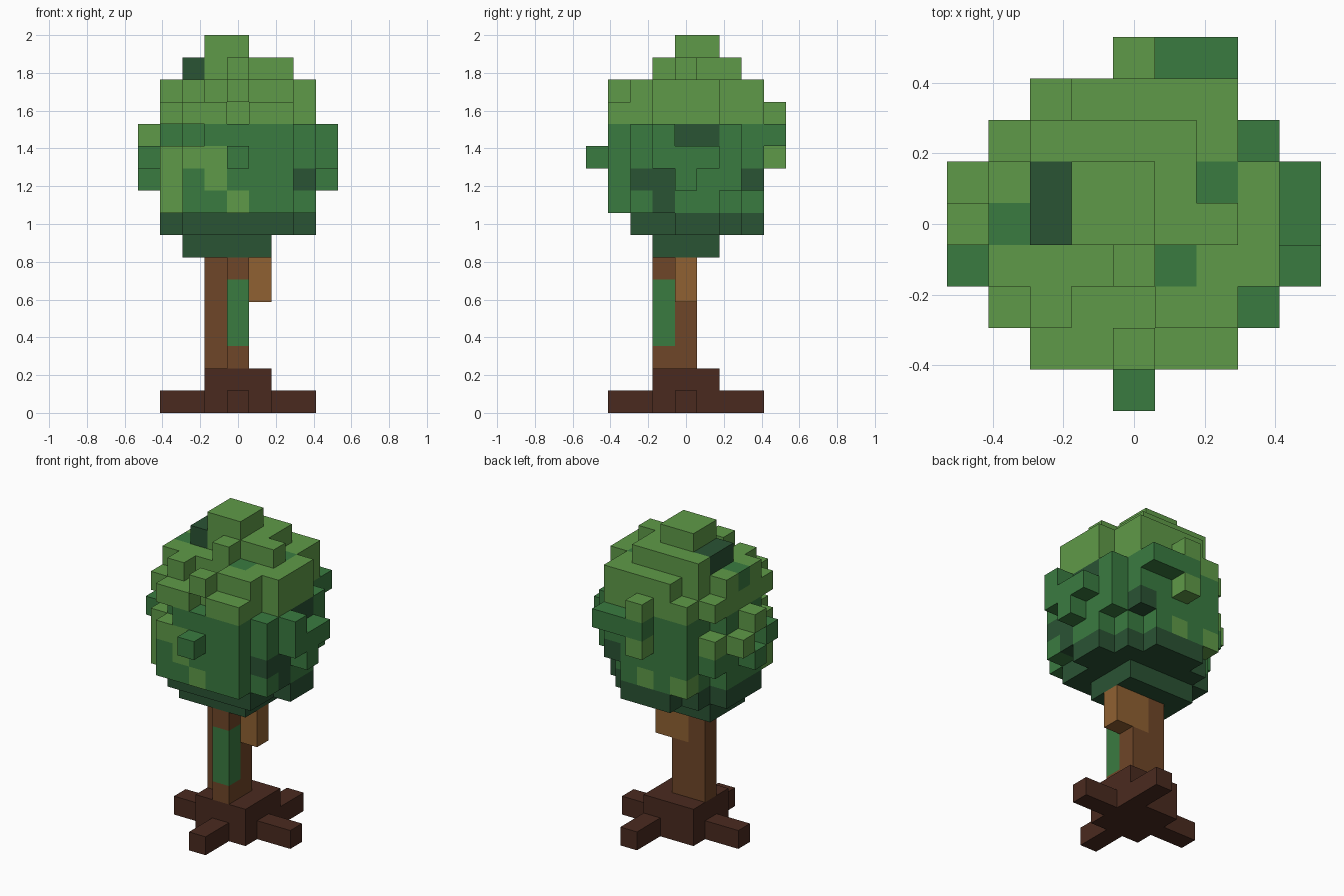
import bpy, bmesh
from mathutils import Vector

cube = bpy.data.objects.get("Cube")
if cube:
    bpy.data.objects.remove(cube, do_unlink=True)

V = 2 / 17  # edge of one block


def linear(c):
    c /= 255
    return c / 12.92 if c <= 0.04045 else ((c + 0.055) / 1.055) ** 2.4


def make_material(name, rgb):
    mat = bpy.data.materials.new(name)
    mat.use_nodes = True
    color = (*[linear(c) for c in rgb], 1)
    mat.diffuse_color = color
    bsdf = mat.node_tree.nodes["Principled BSDF"]
    bsdf.inputs["Base Color"].default_value = color
    bsdf.inputs["Roughness"].default_value = 0.9
    return mat


LIGHT = make_material("light_leaf", (95, 154, 72))
MID = make_material("mid_leaf", (58, 123, 64))
DARK = make_material("dark_leaf", (42, 83, 52))
BARK = make_material("bark", (111, 70, 40))
PALE = make_material("pale_bark", (144, 97, 50))
ROOT = make_material("root_bark", (74, 42, 31))

cells = {}  # block position -> (part, material)


def span(v):
    return range(v[0], v[1] + 1) if isinstance(v, tuple) else (v,)


def block(part, mat, x, y, z):
    for i in span(x):
        for j in span(y):
            for k in span(z):
                cells[i, j, k] = (part, mat)


def leaf(mat, x, y, z):
    block("canopy", mat, x, y, z)


def disc(mat, z, limit):
    for i in range(-3, 4):
        for j in range(-3, 4):
            if i * i + j * j <= limit:
                leaf(mat, i, j, z)


def carve(x, y, z):
    for i in span(x):
        for j in span(y):
            for k in span(z):
                cells.pop((i, j, k), None)


# Roots: square foot with four arms
block("roots", ROOT, (-1, 1), (-1, 1), (0, 1))
block("roots", ROOT, 0, (-3, -2), 0)
block("roots", ROOT, 1, (2, 3), 0)
block("roots", ROOT, (2, 3), 0, 0)
block("roots", ROOT, (-3, -2), 0, 0)

# Trunk: L-shaped column with a moss strip and a branch stub
block("trunk", BARK, (-1, 0), 0, (2, 6))
block("trunk", BARK, 0, -1, (2, 6))
block("moss", MID, 0, -1, (3, 5))
block("branch", PALE, (0, 1), 0, (5, 6))

# Shaded underside of the canopy
leaf(DARK, (-2, 1), (-1, 1), 7)
disc(DARK, 8, 10)
carve((-1, 1), -3, 8)
carve(3, -1, 8)

# Middle of the canopy
disc(MID, 9, 10)
leaf(MID, (-2, 2), -3, 9)
leaf(MID, 3, -2, 9)
for z in (10, 11, 12):
    disc(MID, z, 13)
carve(-3, -2, 12)
carve(-2, -3, 12)
carve(-3, 2, 12)

# Sunlit crown
disc(LIGHT, 13, 13)
carve(3, -2, 13)
carve(3, 2, 13)
carve(0, -3, 13)
disc(LIGHT, 14, 10)
carve((-1, 1), -3, 14)
carve((-1, 0), -2, 14)
leaf(LIGHT, 0, -3, 14)
leaf(LIGHT, 2, 3, 14)
leaf(LIGHT, (-2, 1), (0, 2), 15)
leaf(LIGHT, 2, 0, 15)
leaf(LIGHT, 0, -1, 15)
leaf(LIGHT, (-1, 0), (0, 1), 16)

# Tufts standing out on each side
leaf(MID, 0, -4, 11)
leaf(MID, 4, -1, (11, 12))
leaf(MID, 4, 0, (10, 11))
leaf(MID, 4, 1, 11)
leaf(MID, (1, 2), 4, 12)
leaf(LIGHT, 0, 4, 13)
leaf(MID, 0, 4, 12)
leaf(LIGHT, 0, 4, 11)
leaf(MID, -4, -1, 11)
leaf(MID, -4, 0, 10)
leaf(LIGHT, -4, 0, 12)
leaf(LIGHT, -4, 1, 11)

# Blocks of differing leaf colour
leaf(DARK, -2, (0, 1), 15)
leaf(MID, -3, 0, 14)
leaf(MID, 2, 1, 14)
leaf(MID, 1, -1, 14)
leaf(DARK, 3, (0, 1), 12)
leaf(DARK, 3, (-2, -1), 10)
leaf(DARK, 3, -1, 9)
leaf(DARK, 2, 3, 10)
leaf(LIGHT, -3, -2, (9, 11))
leaf(LIGHT, -2, -3, 11)
leaf(LIGHT, -1, -3, (10, 11))
leaf(LIGHT, 0, -3, 9)
leaf(LIGHT, -3, 2, 11)
leaf(LIGHT, -2, 3, 9)
leaf(LIGHT, 0, 3, 9)


# Skin each part with the exposed faces of its blocks
def build(part):
    mesh = bpy.data.meshes.new(part)
    bm = bmesh.new()
    mats = []
    for pos, (owner, mat) in cells.items():
        if owner != part:
            continue
        if mat not in mats:
            mats.append(mat)
            mesh.materials.append(mat)
        centre = Vector(pos) + Vector((0, 0, 0.5))
        for axis in range(3):
            for sign in (-1, 1):
                n = Vector((0, 0, 0))
                n[axis] = sign
                if tuple(int(a + b) for a, b in zip(pos, n)) in cells:
                    continue
                u = Vector((0, 0, 0))
                u[(axis + 1) % 3] = 0.5
                w = n.cross(u)
                mid = centre + n / 2
                quad = (mid - u - w, mid + u - w, mid + u + w, mid - u + w)
                face = bm.faces.new([bm.verts.new(p * V) for p in quad])
                face.material_index = mats.index(mat)
    bmesh.ops.remove_doubles(bm, verts=bm.verts, dist=V / 100)
    bm.to_mesh(mesh)
    bm.free()
    obj = bpy.data.objects.new(part, mesh)
    bpy.context.collection.objects.link(obj)


for part in ("roots", "trunk", "moss", "branch", "canopy"):
    build(part)
